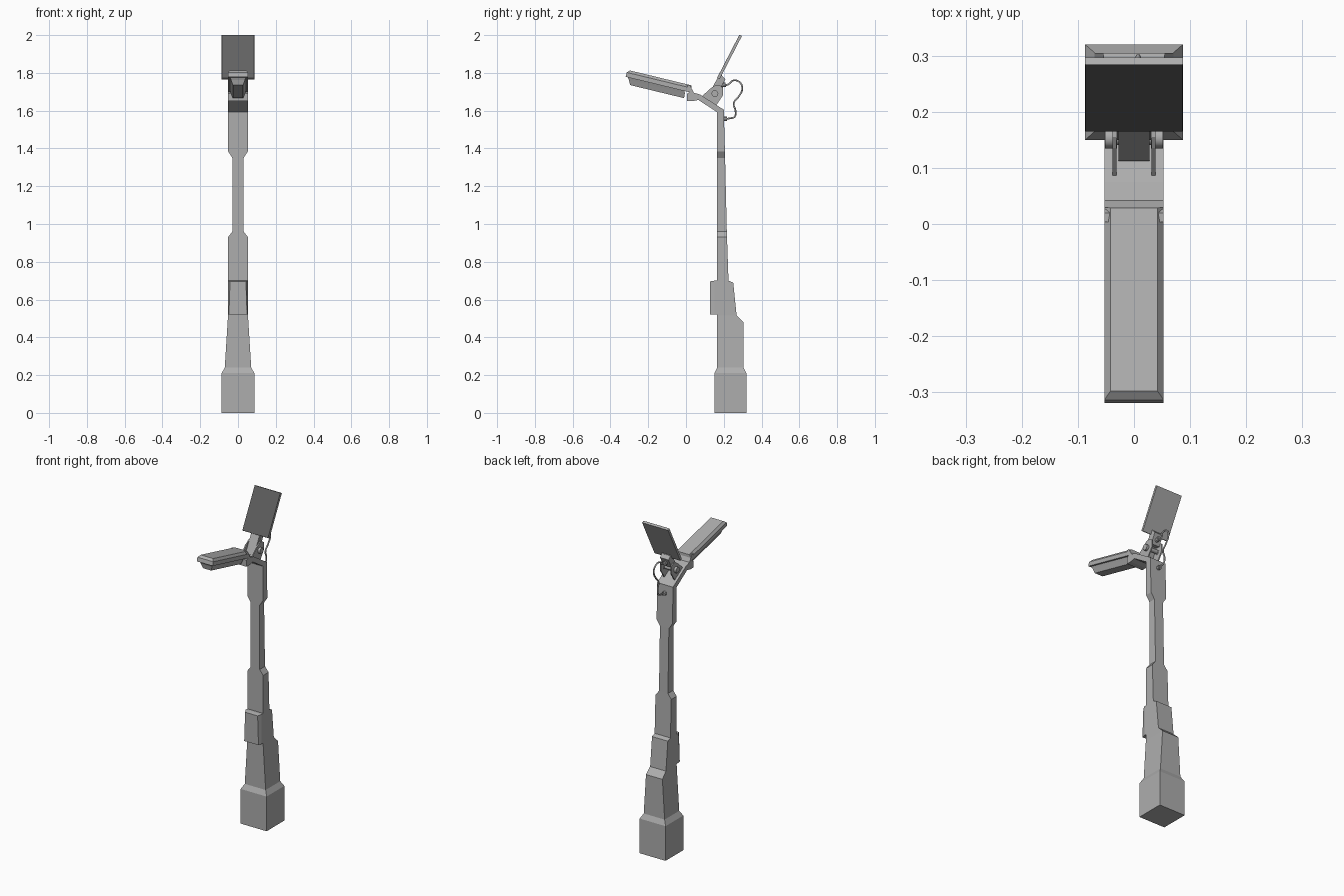
import bpy, bmesh, math
from mathutils import Vector

if "Cube" in bpy.data.objects:
    bpy.data.objects.remove(bpy.data.objects["Cube"])


def material(name, value):
    m = bpy.data.materials.new(name)
    m.diffuse_color = (value, value, value, 1)
    m.use_nodes = True
    m.node_tree.nodes["Principled BSDF"].inputs["Base Color"].default_value = m.diffuse_color
    return m


body_grey = material("body_grey", .42)
cell_dark = material("cell_dark", .12)


def loft(name, rings, mat=body_grey):
    """Skin a list of equal-length point rings and cap both ends."""
    bm = bmesh.new()
    loops = [[bm.verts.new(p) for p in ring] for ring in rings]
    n = len(rings[0])
    for a, b in zip(loops, loops[1:]):
        for i in range(n):
            j = (i + 1) % n
            bm.faces.new((a[i], a[j], b[j], b[i]))
    bm.faces.new(loops[0])
    bm.faces.new(loops[-1])
    bmesh.ops.recalc_face_normals(bm, faces=bm.faces)
    mesh = bpy.data.meshes.new(name)
    bm.to_mesh(mesh)
    bm.free()
    mesh.materials.append(mat)
    ob = bpy.data.objects.new(name, mesh)
    bpy.context.collection.objects.link(ob)
    return ob


def prism(name, profile, x0, x1):
    """Extrude a side (y, z) profile across x."""
    return loft(name, [[(x, y, z) for y, z in profile] for x in (x0, x1)])


def frame(origin, direction):
    """Local (x, along, normal) to world, tilted in the side plane."""
    d = Vector((0, *direction)).normalized()
    nrm = Vector((0, d.z, -d.y)) if d.y < 0 else Vector((0, -d.z, d.y))
    o = Vector((0, *origin))
    return lambda x, u, v: o + Vector((x, 0, 0)) + d * u + nrm * v


def tilted(name, place, sections, mat=body_grey):
    """Sections are (half width, start, end, height along the normal)."""
    return loft(name, [[place(-w, a, v), place(w, a, v), place(w, b, v), place(-w, b, v)]
                       for w, a, b, v in sections], mat)


def rod(name, p, q, r, sides=12):
    p, q = Vector(p), Vector(q)
    bpy.ops.mesh.primitive_cylinder_add(vertices=sides, radius=r, depth=(q - p).length,
                                        location=(p + q) / 2)
    ob = bpy.context.object
    ob.name = name
    ob.rotation_euler = (q - p).to_track_quat('Z', 'Y').to_euler()
    ob.data.materials.append(body_grey)
    bpy.ops.object.shade_smooth_by_angle(angle=math.radians(40))
    return ob


# Stepped pole: z, half width, front y, back y
pole = [(0, .087, .15, .32), (.21, .087, .15, .32), (.24, .07, .165, .305),
        (.48, .055, .165, .305), (.515, .053, .165, .268), (.69, .053, .165, .25),
        (.70, .053, .165, .225), (.93, .053, .165, .217), (.96, .03, .165, .216),
        (1.35, .03, .165, .207), (1.385, .053, .165, .206), (1.60, .053, .165, .20)]
loft("pole", [[(-w, f, z), (w, f, z), (w, b, z), (-w, b, z)] for z, w, f, b in pole])

# Control box on the front, with slightly tapered cheeks
loft("control_box", [[(-b, y, .52), (b, y, .52), (t, y, .70 - d), (-t, y, .70 - d)]
                     for y, b, t, d in ((.17, .053, .053, 0), (.15, .053, .053, 0),
                                        (.128, .048, .042, .004))])

# Cranked arm joining pole and lamp
prism("lamp_arm", [(.02, 1.735), (.042, 1.695), (.075, 1.685), (.20, 1.605), (.20, 1.58),
                   (.165, 1.592), (.065, 1.657), (.035, 1.65), (.006, 1.65), (.006, 1.69),
                   (.022, 1.70), (.004, 1.735)], -.053, .053)

# Lamp head: chamfered shell and tray beneath
lamp = frame((.025, 1.735), (-.972, .235))
tilted("lamp_shell", lamp, [(.053, -.014, .345, -.038), (.053, -.008, .345, -.014),
                            (.042, -.004, .332, 0)])
tilted("lamp_tray", lamp, [(.043, .025, .335, -.036), (.037, .02, .325, -.05),
                           (.027, .018, .312, -.075)])

# Hinge cheeks and bolts on both sides
cheek = [(.085, 1.677), (.135, 1.722), (.155, 1.735), (.178, 1.735), (.195, 1.722),
         (.195, 1.68), (.155, 1.62)]
for side, label in ((-1, "left"), (1, "right")):
    prism(label + "_hinge_cheek", cheek, side * .031, side * .038)
    rod(label + "_hinge_bolt", (side * .03, .153, 1.69), (side * .052, .153, 1.69), .018)
rod("hinge_pin", (-.036, .153, 1.69), (.036, .153, 1.69), .012)

# Solar panel: dark cell face on a grey backing, tongue held between the cheeks
panel = frame((.168, 1.765), (.12, .232))
tilted("panel_backing", panel, [(.087, .005, .264, -.008), (.087, .005, .264, .005)])
tilted("solar_cells", panel, [(.087, .005, .264, .005), (.086, .006, .263, .007)], cell_dark)
tilted("panel_tongue", panel, [(.028, -.112, .03, -.012), (.028, -.112, .03, .005)])
tilted("panel_terminal", panel, [(.028, -.045, .02, -.035), (.03, -.055, .03, -.008)])

# Cable looping from the terminal to the pole
path = [(.195, 1.735), (.222, 1.738), (.25, 1.76), (.285, 1.75), (.298, 1.715), (.275, 1.67),
        (.252, 1.64), (.262, 1.60), (.258, 1.568), (.235, 1.56), (.20, 1.556)]
curve = bpy.data.curves.new("cable", 'CURVE')
curve.dimensions = '3D'
curve.bevel_depth = .005
curve.bevel_resolution = 1
curve.resolution_u = 4
curve.use_fill_caps = True
curve.materials.append(body_grey)
spline = curve.splines.new('BEZIER')
spline.bezier_points.add(len(path) - 1)
for i, (pt, (y, z)) in enumerate(zip(spline.bezier_points, path)):
    pt.co = (.008 * math.sin(math.pi * i / 10), y, z)
    pt.handle_left_type = pt.handle_right_type = 'AUTO'
bpy.context.collection.objects.link(bpy.data.objects.new("cable", curve))
rod("upper_cable_gland", (0, .18, 1.735), (0, .21, 1.737), .012, 8)
rod("lower_cable_gland", (0, .195, 1.556), (0, .218, 1.556), .012, 8)
